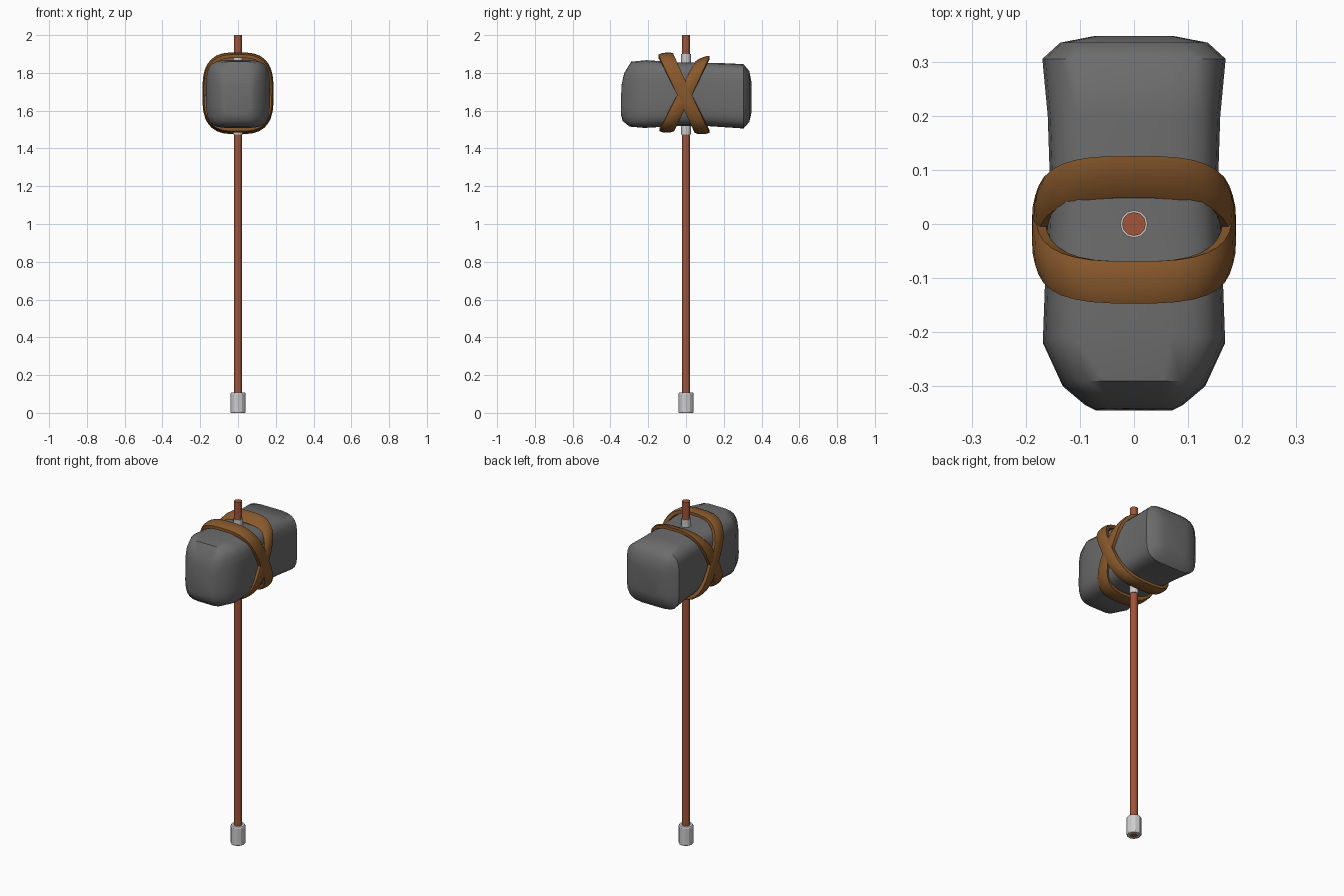
import bpy, bmesh, math

if "Cube" in bpy.data.objects:
    bpy.data.objects.remove(bpy.data.objects["Cube"])


def material(name, rgb):
    m = bpy.data.materials.new(name)
    m.diffuse_color = (*rgb, 1)
    m.use_nodes = True
    m.node_tree.nodes["Principled BSDF"].inputs["Base Color"].default_value = m.diffuse_color
    return m


STONE = material("stone", (0.15, 0.15, 0.15))
WOOD = material("wood", (0.36, 0.09, 0.04))
LEATHER = material("leather", (0.25, 0.10, 0.025))


def loft(name, rings, mat=None, closed=False, smooth=None):
    """Skin closed loops of points; cap the ends or join last to first."""
    bm = bmesh.new()
    loops = [[bm.verts.new(p) for p in r] for r in rings]
    pairs = list(zip(loops, loops[1:]))
    if closed:
        pairs.append((loops[-1], loops[0]))
    for a, b in pairs:
        n = len(a)
        for i in range(n):
            j = (i + 1) % n
            bm.faces.new((a[i], a[j], b[j], b[i]))
    if not closed:
        bm.faces.new(loops[0])
        bm.faces.new(loops[-1])
    bmesh.ops.recalc_face_normals(bm, faces=bm.faces)
    me = bpy.data.meshes.new(name)
    bm.to_mesh(me)
    bm.free()
    ob = bpy.data.objects.new(name, me)
    bpy.context.collection.objects.link(ob)
    if mat:
        me.materials.append(mat)
    if smooth:
        bpy.ops.object.select_all(action='DESELECT')
        ob.select_set(True)
        bpy.context.view_layer.objects.active = ob
        bpy.ops.object.shade_smooth_by_angle(angle=math.radians(smooth))
    return ob


def circle(r, z, n=12):
    return [(r * math.cos(2 * math.pi * i / n), r * math.sin(2 * math.pi * i / n), z)
            for i in range(n)]


def rounded(a, b, exp, n):
    """Superellipse points in the x-z plane."""
    out = []
    for i in range(n):
        t = 2 * math.pi * (i + 0.5) / n
        c, s = math.cos(t), math.sin(t)
        out.append((a * math.copysign(abs(c) ** (2 / exp), c),
                    b * math.copysign(abs(s) ** (2 / exp), s)))
    return out


# Handle, metal sleeve through the head, hollow pommel
loft("handle", [circle(0.022, 0.002), circle(0.022, 2.0)], WOOD)
loft("sleeve", [circle(0.0255, 1.475), circle(0.0255, 1.90)])
loft("pommel", [circle(r, z) for r, z in
                ((0.021, 0), (0.037, 0), (0.04, 0.006), (0.04, 0.103), (0.036, 0.109), (0.021, 0.109))],
     closed=True)

# Stone head: sections along y as (y, half width, bottom, top)
sections = [(-0.345, 0.07, 1.58, 1.74), (-0.335, 0.09, 1.545, 1.80), (-0.30, 0.132, 1.515, 1.86),
            (-0.22, 0.169, 1.508, 1.868), (-0.05, 0.163, 1.518, 1.857), (0.08, 0.156, 1.52, 1.855),
            (0.20, 0.16, 1.512, 1.852), (0.305, 0.17, 1.505, 1.847), (0.335, 0.137, 1.54, 1.81),
            (0.347, 0.075, 1.59, 1.75)]
rings = []
for y, hx, zb, zt in sections:
    lean = 0.06 if y < -0.2 else 0.0
    rings.append([(x, y + lean * max(0, z), (zb + zt) / 2 + z)
                  for x, z in rounded(hx, (zt - zb) / 2, 4.5, 24)])
loft("stone_head", rings, STONE, smooth=50)

# Crossed leather straps: a crowned band section swept around the head
BAND = [(-0.039, 0.024), (-0.039, 0.007), (-0.022, 0.001), (0, 0), (0.022, 0.001),
        (0.039, 0.007), (0.039, 0.024)]


def strap(name, hx, zb, zt, y_bottom, y_top, tilt):
    hz, mid = (zt - zb) / 2, (zt + zb) / 2
    loops = []
    for dy, inset in BAND:
        loop = []
        for x, z in rounded(hx - inset, hz - inset, 3.0, 32):
            f = z / (hz - inset)
            y = y_bottom + (y_top - y_bottom) * (f + 1) / 2
            loop.append((x, y + dy, mid + z + tilt * dy * max(0, f)))
        loops.append(loop)
    loft(name, loops, LEATHER, closed=True, smooth=40)


strap("strap_front", 0.189, 1.475, 1.908, 0.085, -0.108, 0.1)
strap("strap_back", 0.186, 1.484, 1.882, -0.102, 0.087, 0.4)
